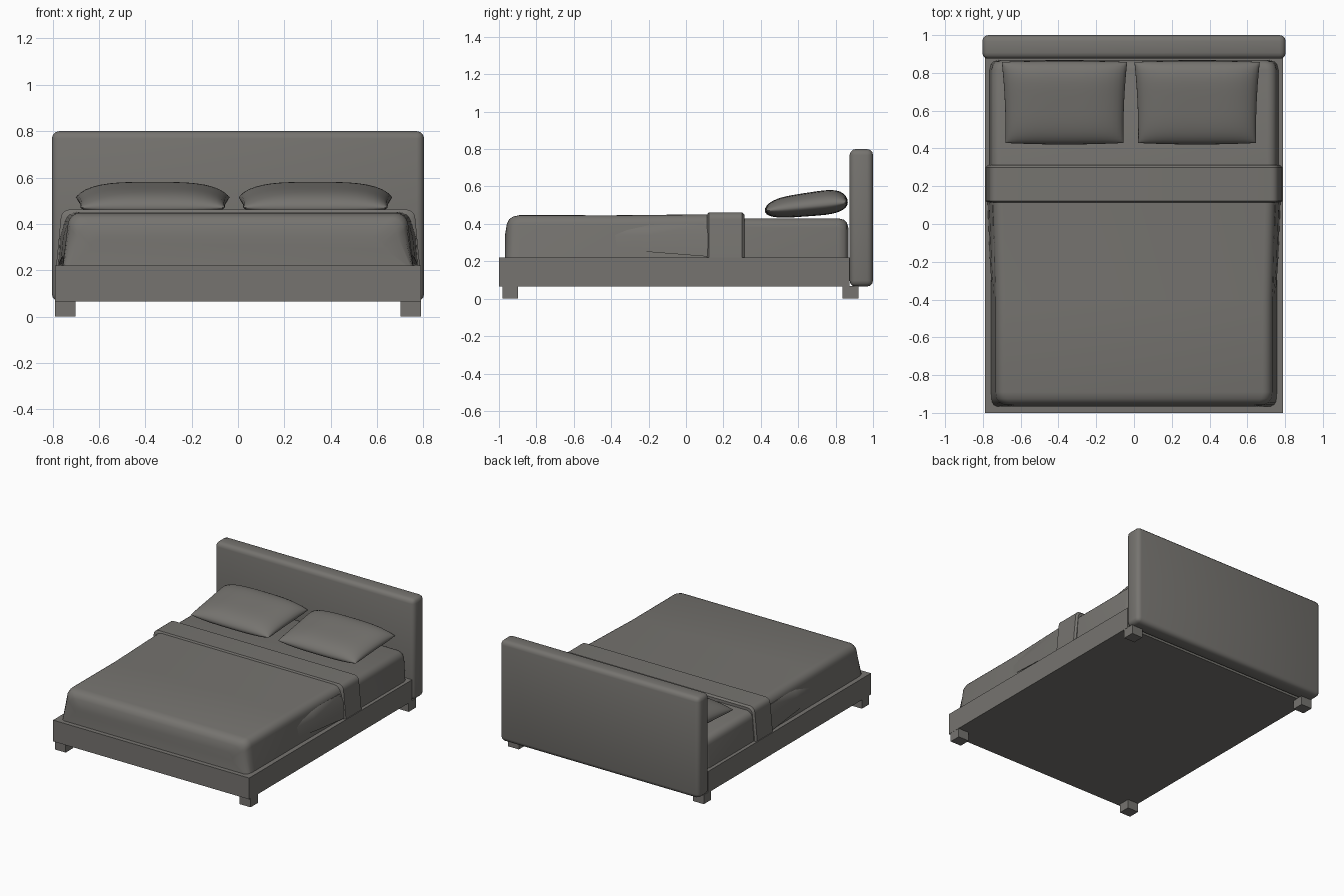
import bpy, bmesh, math

if "Cube" in bpy.data.objects:
    bpy.data.objects.remove(bpy.data.objects["Cube"])

fabric = bpy.data.materials.new("warm dark grey")
fabric.diffuse_color = (0.18, 0.173, 0.16, 1)
fabric.use_nodes = True
fabric.node_tree.nodes["Principled BSDF"].inputs["Base Color"].default_value = fabric.diffuse_color


def finish(name, bm, angle=35):
    bmesh.ops.recalc_face_normals(bm, faces=bm.faces)
    mesh = bpy.data.meshes.new(name)
    bm.to_mesh(mesh)
    bm.free()
    ob = bpy.data.objects.new(name, mesh)
    bpy.context.collection.objects.link(ob)
    mesh.materials.append(fabric)
    bpy.context.view_layer.objects.active = ob
    ob.select_set(True)
    bpy.ops.object.shade_smooth_by_angle(angle=math.radians(angle))
    ob.select_set(False)
    return ob


def box(name, lo, hi, bevel=0.0, segments=3):
    bm = bmesh.new()
    bmesh.ops.create_cube(bm, size=1)
    for v in bm.verts:
        v.co = [lo[i] + (v.co[i] + 0.5) * (hi[i] - lo[i]) for i in range(3)]
    if bevel:
        bmesh.ops.bevel(bm, geom=bm.edges[:], offset=bevel, segments=segments,
                        profile=0.5, affect='EDGES')
    return finish(name, bm)


def arch(half_top, half_bottom, top, bottom, radius, steps=5):
    """Rounded drape outline in x and z, running left to right."""
    side = [(half_bottom, bottom)]
    for i in range(steps + 1):
        a = math.pi / 2 * i / steps
        side.append((half_top - radius + radius * math.cos(a),
                     top - radius + radius * math.sin(a)))
    return [(-x, z) for x, z in side] + [(x, z) for x, z in reversed(side)]


def loft(name, sections, angle=35):
    """Closed solid through (y, outline) sections."""
    bm = bmesh.new()
    rings = [[bm.verts.new((x, y, z)) for x, z in pts] for y, pts in sections]
    n = len(rings[0])
    for a, b in zip(rings, rings[1:]):
        for i in range(n):
            bm.faces.new((a[i], a[(i + 1) % n], b[(i + 1) % n], b[i]))
    bm.faces.new(rings[0])
    bm.faces.new(rings[-1])
    return finish(name, bm, angle)


# Platform, headboard and legs
box("bed_platform", (-0.79, -1.0, 0.065), (0.79, 0.875, 0.22))
box("headboard", (-0.803, 0.875, 0.065), (0.803, 1.0, 0.80), 0.032)
for side, x in (("left", -0.745), ("right", 0.745)):
    for end, y in (("front", -0.94), ("back", 0.88)):
        box(f"{end}_{side}_leg", (x - 0.044, y - 0.042, 0), (x + 0.044, y + 0.042, 0.068))

# Mattress exposed at the pillow end
loft("mattress", [(y, arch(0.755 - d, 0.765 - d, 0.43 - d, 0.215, 0.05))
                  for y, d in ((0.1, 0), (0.815, 0), (0.845, 0.008),
                               (0.86, 0.022), (0.868, 0.05))])

# Blanket with a rounded foot end
loft("blanket", [(y, arch(0.735 - d, 0.757 - d * 0.3, z - d, 0.215, 0.055))
                 for y, d, z in ((-0.967, 0.10, 0.445), (-0.958, 0.045, 0.445),
                                 (-0.945, 0.02, 0.445), (-0.925, 0.006, 0.445),
                                 (-0.89, 0, 0.447), (-0.4, 0, 0.446),
                                 (0.2, -0.015, 0.437))], 50)

# Turned-back strip of blanket hanging down both sides
loft("blanket_fold", [(y, arch(0.765 - d, 0.785 - d, 0.462 - d, 0.215, 0.04))
                      for y, d in ((0.113, 0.012), (0.122, 0), (0.30, 0), (0.312, 0.012))])

# Loose side flaps of the blanket, tapering toward the foot
for side, s in (("left", -1), ("right", 1)):
    bm = bmesh.new()
    rings = []
    for y, out, low in ((-0.40, 0.748, 0.27), (-0.2, 0.763, 0.25), (0.12, 0.775, 0.225)):
        pts = ((0.72, low), (out, low), (out - 0.008, 0.34), (out - 0.025, 0.40), (0.71, 0.41))
        rings.append([bm.verts.new((s * x, y, z)) for x, z in pts])
    for a, b in zip(rings, rings[1:]):
        for i in range(5):
            bm.faces.new((a[i], a[(i + 1) % 5], b[(i + 1) % 5], b[i]))
    bm.faces.new(rings[0])
    bm.faces.new(rings[-1])
    finish(f"{side}_blanket_flap", bm, 50)


# Plump pillows, tilted up toward the headboard
def pillow(name, cx):
    n = 20
    bm = bmesh.new()
    layers = []
    for sign in (1, -1):
        grid = []
        for j in range(n + 1):
            row = []
            for i in range(n + 1):
                u = math.sin(math.pi / 2 * (2 * i / n - 1))
                v = math.sin(math.pi / 2 * (2 * j / n - 1))
                puff = math.sqrt(max(0, (1 - abs(u) ** 3.5) * (1 - v ** 4)))
                x = cx + u * (0.322 + 0.010 * v) * (1 - 0.025 * (1 - u * u) - 0.02 * (1 - v * v))
                y = 0.643 + v * 0.222 * (1 - 0.035 * u * u)
                z = 0.492 + 0.022 * v
                z += puff * (0.074 + 0.012 * v) if sign > 0 else -puff * (0.052 + 0.006 * v)
                row.append(bm.verts.new((x, y, z)))
            grid.append(row)
        layers.append(grid)
    for g in layers:
        for j in range(n):
            for i in range(n):
                bm.faces.new((g[j][i], g[j][i + 1], g[j + 1][i + 1], g[j + 1][i]))
    bmesh.ops.remove_doubles(bm, verts=bm.verts, dist=0.0001)
    finish(name, bm, 70)


pillow("left_pillow", -0.368)
pillow("right_pillow", 0.334)
